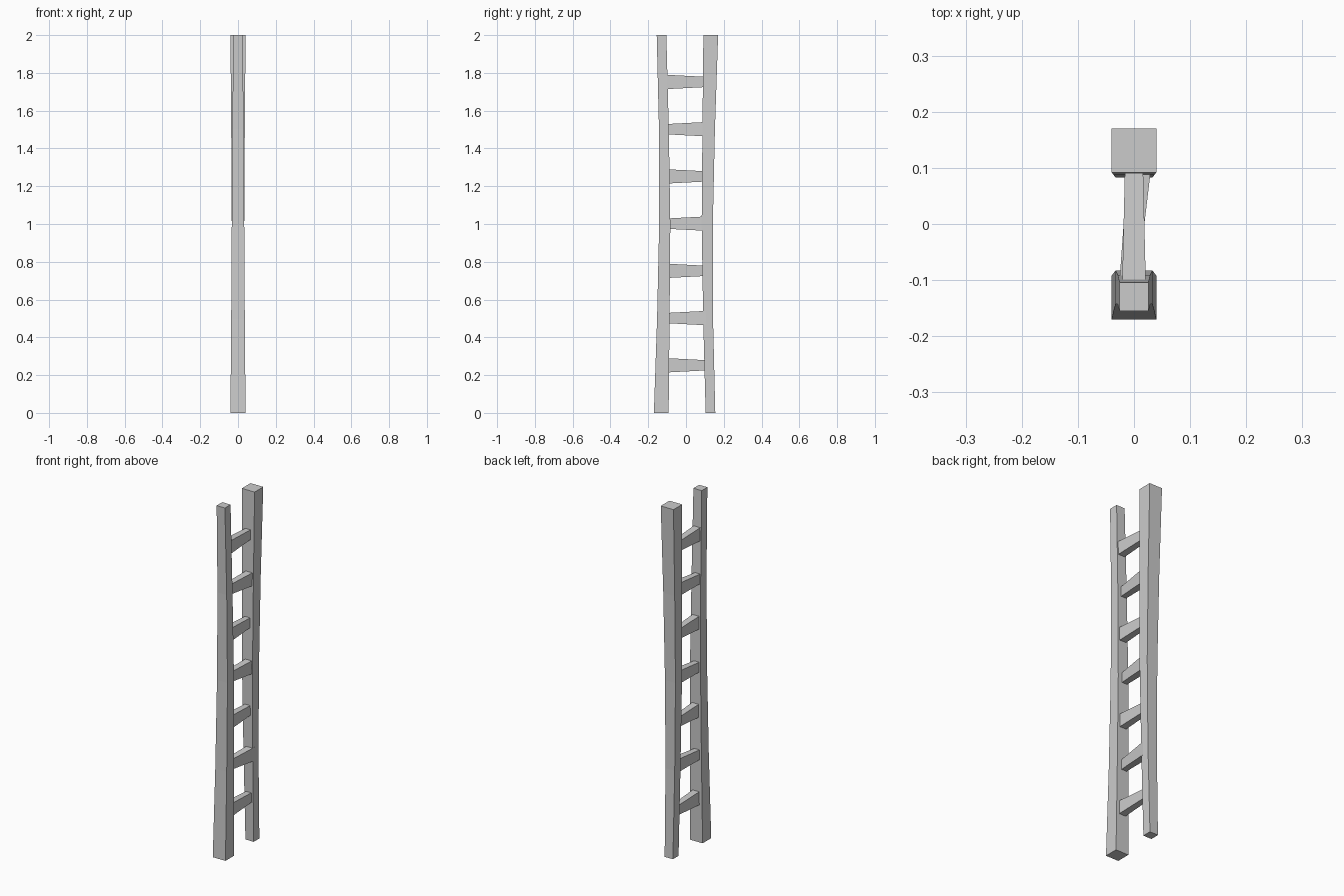
import bpy, bmesh

if "Cube" in bpy.data.objects:
    bpy.data.objects.remove(bpy.data.objects["Cube"])


def loft(name, rings):
    """Skin a list of four-corner rings into a capped solid."""
    bm = bmesh.new()
    loops = [[bm.verts.new(p) for p in ring] for ring in rings]
    for a, b in zip(loops, loops[1:]):
        for i in range(4):
            j = (i + 1) % 4
            bm.faces.new((a[i], a[j], b[j], b[i]))
    bm.faces.new(loops[0])
    bm.faces.new(loops[-1])
    bmesh.ops.recalc_face_normals(bm, faces=bm.faces)
    mesh = bpy.data.meshes.new(name)
    bm.to_mesh(mesh)
    bm.free()
    obj = bpy.data.objects.new(name, mesh)
    bpy.context.collection.objects.link(obj)
    return obj


# Rail profile: height, outer y, inner y, half width
RAIL = [(0, .17, .092, .04), (.5, .153, .087, .036), (1, .142, .083, .033),
        (1.5, .143, .091, .029), (2, .155, .104, .026)]


def rail(name, side):
    # The rear rail is the front rail turned upside down
    rings = []
    for z, outer, inner, w in RAIL:
        h = z if side < 0 else 2 - z
        rings.append([(-w, side * outer, h), (w, side * outer, h),
                      (w, side * inner, h), (-w, side * inner, h)])
    return loft(name, rings)


rail("front_rail", -1)
rail("rear_rail", 1)


def rung_end(y, x, z, w, h):
    return [(x - w, y, z - h), (x + w, y, z - h),
            (x + w, y, z + h), (x - w, y, z + h)]


# Tapered rungs, thick end alternating front and rear
WIDE, NARROW = (.021, .038), (.016, .027)
for i in range(1, 8):
    z = i * .25 + .002
    odd = i % 2
    front, back = (WIDE, NARROW) if odd else (NARROW, WIDE)
    skew = 0 if odd else .01
    loft(f"rung_{i}", [rung_end(-.105, -skew, z, *front),
                       rung_end(.105, skew, z, *back)])
